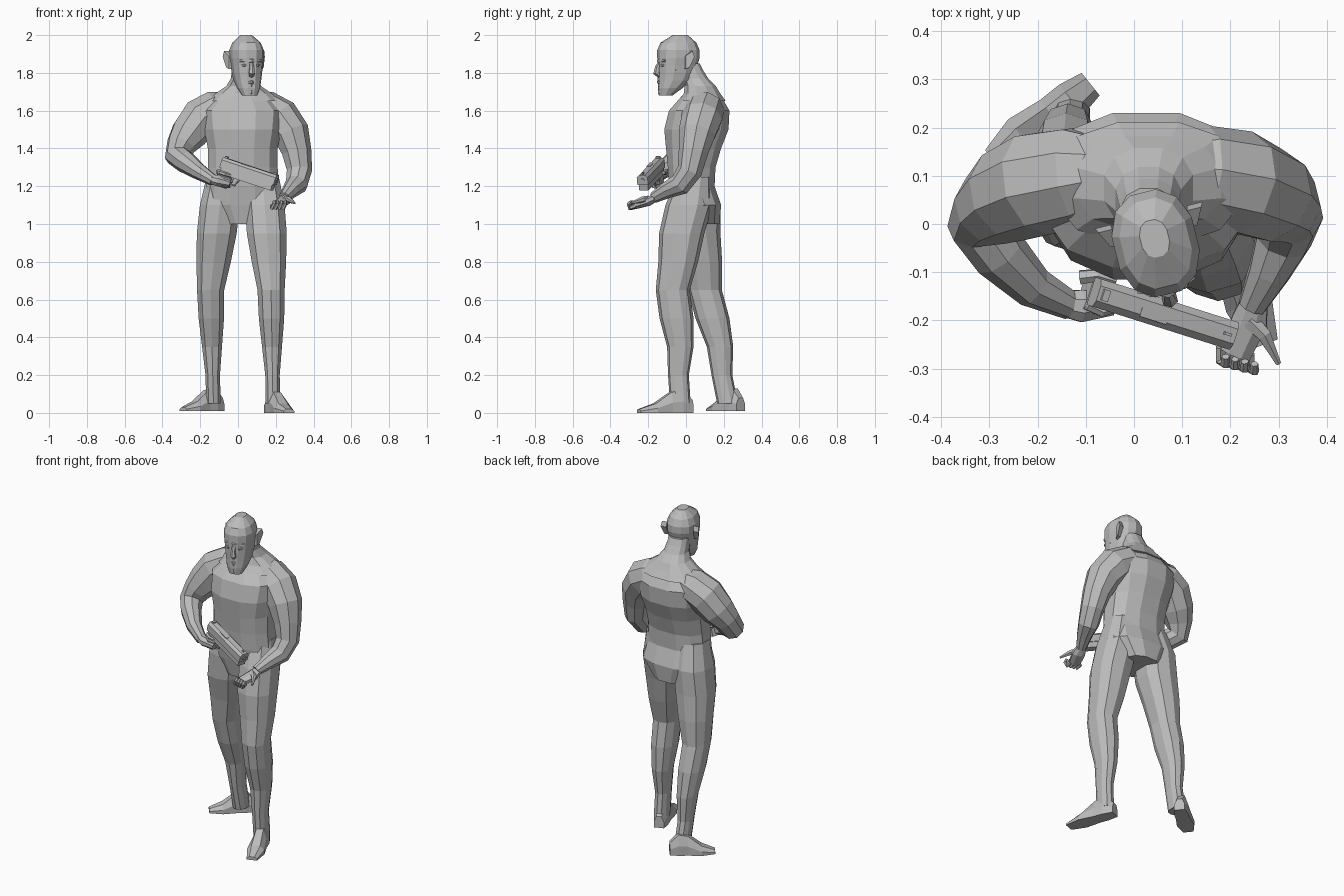
import bpy, bmesh, math
from mathutils import Vector, Matrix

if "Cube" in bpy.data.objects:
    bpy.data.objects.remove(bpy.data.objects["Cube"])

GREY = (0.5, 0.5, 0.5, 1)
grey = bpy.data.materials.new("plain grey")
grey.use_nodes = True
grey.diffuse_color = GREY
grey.node_tree.nodes["Principled BSDF"].inputs["Base Color"].default_value = GREY

UP = Vector((0, 0, 1))
WORLD = Matrix()


def loft(name, rings, frame=WORLD):
    """Skin a list of equal-sized point rings and cap both ends."""
    bm = bmesh.new()
    rows = [[bm.verts.new(frame @ Vector(point)) for point in ring] for ring in rings]
    count = len(rows[0])
    for lower, upper in zip(rows, rows[1:]):
        for i in range(count):
            j = (i + 1) % count
            bm.faces.new((lower[i], lower[j], upper[j], upper[i]))
    bm.faces.new(rows[0])
    bm.faces.new(rows[-1])
    bmesh.ops.recalc_face_normals(bm, faces=bm.faces)
    mesh = bpy.data.meshes.new(name)
    bm.to_mesh(mesh)
    bm.free()
    mesh.materials.append(grey)
    bpy.context.collection.objects.link(bpy.data.objects.new(name, mesh))


def circle(sides):
    """Cosine and sine pairs of a regular polygon."""
    angles = [math.tau * (k + .5) / sides for k in range(sides)]
    return [(math.cos(angle), math.sin(angle)) for angle in angles]


def squared(value):
    """Push a cosine or sine outwards, for a slightly boxy oval."""
    return math.copysign(abs(value) ** .85, value)


def oval(centre, half_width, half_depth, sides=12):
    """Level oval ring round a centre."""
    return [centre + Vector((half_width * squared(c), half_depth * squared(s), 0))
            for c, s in circle(sides)]


def stack(name, x, bottom, step, rows, frame=WORLD):
    """Evenly spaced level ovals, each row being y, half width and half depth."""
    loft(name, [oval(Vector((x, y, bottom + step * i)), width, depth)
                for i, (y, width, depth) in enumerate(rows)], frame)


def limb(name, path, radii, frame=WORLD, sides=8, flat=1):
    """Tube along a path; its cross-section frame is carried along the bends."""
    points = [Vector(point) for point in path]
    rings, last, side = [], None, None
    for i, (point, radius) in enumerate(zip(points, radii)):
        ahead = points[min(i + 1, len(points) - 1)]
        behind = points[max(i - 1, 0)]
        tangent = (ahead - behind).normalized()
        if last is None:
            side = tangent.orthogonal().normalized() if abs(tangent.z) > .9 else tangent.cross(UP).normalized()
        else:
            side = last.rotation_difference(tangent) @ side
        last, normal = tangent, tangent.cross(side)
        rings.append([point + radius * (side * c + normal * (flat * s))
                      for c, s in circle(sides)])
    loft(name, rings, frame)


def ridge(name, middle, tip, radius, frame):
    """Symmetric bar across the face, thinner at both tips."""
    x, y, z = tip
    limb(name, [(-x, y, z), middle, tip], (radius * .6, radius, radius * .6), frame, sides=6)


def block(name, centre, size, frame):
    """Plain box."""
    x, y, z = (Vector(size) / 2)
    corners = ((-x, -y), (x, -y), (x, y), (-x, y))
    loft(name, [[Vector(centre) + Vector((a, b, height)) for a, b in corners]
                for height in (-z, z)], frame)


# Torso, then neck with sloping shoulder muscles
stack("torso", .025, 1, .1, [
    (.06, .12, .12), (.055, .21, .135), (.03, .2, .125), (.03, .19, .13),
    (.04, .19, .15), (.055, .21, .175), (.07, .22, .165), (.085, .12, .09)])
stack("neck", .03, 1.65, .04, [(.085, .2, .13), (.085, .155, .1), (.075, .095, .085),
                               (.05, .07, .07), (.03, .065, .065), (.015, .06, .06)])

# Legs share one muscle profile, from ankle to waist, hung on three joints each
LEG_PROFILE = [(.04, .055, 0), (.04, .055, 0), (.055, .07, .02), (.07, .09, .01), (.075, .09, 0),
               (.095, .105, 0), (.11, .12, -.01), (.11, .125, 0), (.09, .09, 0)]


def leg(name, ankle, knee, hip):
    rings = []
    for i, (width, depth, bulge) in enumerate(LEG_PROFILE):
        part = i / 4
        if part < 1:
            centre = Vector(ankle).lerp(Vector(knee), part)
        else:
            centre = Vector(knee).lerp(Vector(hip), part - 1)
        rings.append(oval(centre + Vector((0, bulge, 0)), width, depth, sides=10))
    loft(name, rings)


leg("left_leg", (.185, -.03, .05), (.175, -.07, .65), (.13, .045, 1.25))
leg("right_leg", (-.13, .22, .05), (-.145, .1, .65), (-.08, .045, 1.25))


# Feet run from heel to toe
def foot(name, heel, toe):
    start, end = Vector(heel), Vector(toe)
    across = (end - start).normalized().cross(UP)
    rings = []
    for part, width, height in ((0, .03, .07), (.2, .04, .12), (.4, .04, .11),
                                (.7, .05, .05), (1, .03, .02)):
        outline = ((-1, 0), (1, 0), (1, .5), (.5, 1), (-.5, 1), (-1, .5))
        rings.append([start.lerp(end, part) + across * width * a + UP * height * b
                      for a, b in outline])
    loft(name, rings)


foot("left_foot", (.165, .03, 0), (.27, -.25, 0))
foot("right_foot", (-.09, .29, .01), (-.29, .13, .01))

# Arms: the upper arm is mirrored, each forearm has its own bend
shoulders = Matrix.Translation((.01, .1, 1.6))
UPPER_ARM = [(.05, .01, .03), (.13, 0, .005), (.21, -.015, -.04), (.27, -.04, -.12)]
ARM_RADII = (.07, .105, .11, .1, .08, .068, .06, .045, .03)
FOREARMS = {
    "left": [(.3, -.06, -.22), (.315, -.08, -.32), (.3, -.13, -.39), (.27, -.2, -.42),
             (.235, -.27, -.46)],
    "right": [(.31, -.07, -.18), (.33, -.1, -.24), (.29, -.16, -.27), (.22, -.23, -.32),
              (.14, -.27, -.37)],
}
for name, forearm in FOREARMS.items():
    mirror = 1 if name == "left" else -1
    limb(f"{name}_arm", [(mirror * x, y, z) for x, y, z in UPPER_ARM + forearm],
         ARM_RADII, shoulders, sides=9)

# Open left hand with curled fingers
hand = Matrix.Translation((.24, -.2, 1.12))
limb("left_palm", [(.01, .04, .02), (0, 0, 0), (-.03, -.07, -.02)], (.03, .04, .035), hand, flat=.65)
limb("left_thumb", [(0, 0, .01), (.03, -.03, .01), (.06, -.09, -.01)], (.02, .016, .006), hand, sides=6)
FINGER_RADII = (.012, .011, .01, .008)
for name, x in (("index", 0), ("middle", -.02), ("ring", -.04), ("little", -.06)):
    knuckle = Vector((x, -.07 - x / 4, -.025))
    curl = [(0, 0, 0), (0, -.03, -.01), (.01, -.035, .01), (.01, -.02, .025)]
    limb(f"left_{name}_finger", [knuckle + Vector(bend) for bend in curl],
         FINGER_RADII, hand, sides=6)

# Pistol in its own frame: x along the barrel, z up
rear, muzzle = Vector((-.085, -.14, 1.315)), Vector((.2, -.23, 1.22))
length = (muzzle - rear).length
barrel = (muzzle - rear).normalized()
sideways = UP.cross(barrel).normalized()
gun = Matrix((barrel, sideways, barrel.cross(sideways))).transposed().to_4x4()
gun.translation = rear
SLIDE = [(-.03, -.015), (-.03, .026), (-.016, .04), (.016, .04), (.03, .026), (.03, -.015)]
loft("pistol_slide", [[(x, y, z) for y, z in SLIDE] for x in (0, length)], gun)
block("pistol_frame", (length / 2, 0, -.03), (length * .95, .05, .035), gun)
block("pistol_front_sight", (length - .02, 0, .044), (.016, .006, .01), gun)
block("pistol_rear_sight", (.015, 0, .044), (.014, .024, .01), gun)
block("pistol_ejection_port", (.13, -.01, .04), (.06, .02, .004), gun)
block("pistol_grip", (.035, 0, -.075), (.05, .036, .08), gun)
block("pistol_trigger", (.08, 0, -.06), (.008, .008, .03), gun)
limb("pistol_muzzle", [(length - .01, 0, .01), (length + .005, 0, .01)], (.013, .013), gun)
limb("pistol_trigger_guard", [(.06, 0, -.085), (.1, 0, -.085), (.12, 0, -.04)],
     (.005, .005, .005), gun, sides=6)

# Right hand wrapped round the grip
limb("right_palm", [(-.15, -.165, 1.24), (-.11, -.17, 1.23), (-.045, -.165, 1.215)],
     (.028, .036, .026), flat=.9)
for i, name in enumerate(("index", "middle", "ring", "little")):
    z = -.04 - .02 * i
    limb(f"right_{name}_finger", [(.01, -.03, z), (.045, -.035, z), (.07, -.02, z), (.07, .015, z)],
         FINGER_RADII, gun, sides=6)
limb("right_thumb", [(-.02, .02, -.05), (.01, .035, -.035), (.05, .035, -.03)],
     (.016, .014, .009), gun, sides=6)

# Head, turned slightly to its left; its frame starts at eye level on the skull's axis
head = Matrix.Translation((.045, -.04, 1.84)) @ Matrix.Rotation(math.radians(14), 4, "Z")
stack("head", 0, -.16, .04, [
    (-.07, .04, .035), (-.045, .06, .065), (-.02, .07, .09), (-.01, .077, .1), (-.005, .082, .105),
    (0, .088, .112), (0, .088, .112), (0, .072, .095), (.01, .03, .04)], head)
limb("nose", [(0, -.1, .02), (0, -.115, -.01), (0, -.12, -.04), (0, -.1, -.055)],
     (.009, .013, .018, .014), head, sides=6)
ridge("brow", (0, -.105, .024), (.06, -.085, .024), .013, head)
ridge("upper_lip", (0, -.11, -.088), (.028, -.095, -.094), .009, head)
ridge("lower_lip", (0, -.105, -.105), (.026, -.09, -.1), .009, head)
ridge("chin", (0, -.095, -.14), (.03, -.08, -.14), .018, head)

# Eyes, cheekbones and leaf-shaped ears, mirrored
LEAF = ((.015, -.02), (.035, -.01), (.06, .045), (.05, .075), (.015, .05))
for name, mirror in (("left", 1), ("right", -1)):
    limb(f"{name}_eye", [(mirror * x, y, 0) for x, y in ((.02, -.1), (.035, -.1), (.05, -.09))],
         (.004, .008, .004), head, sides=6)
    limb(f"{name}_cheekbone", [(mirror * .03, -.09, -.035), (mirror * .07, -.03, -.02)],
         (.012, .012), head, sides=6)
    loft(f"{name}_ear", [[(mirror * (base + y * flare), y, z) for y, z in LEAF]
                         for base, flare in ((.07, .2), (.085, .5))], head)
